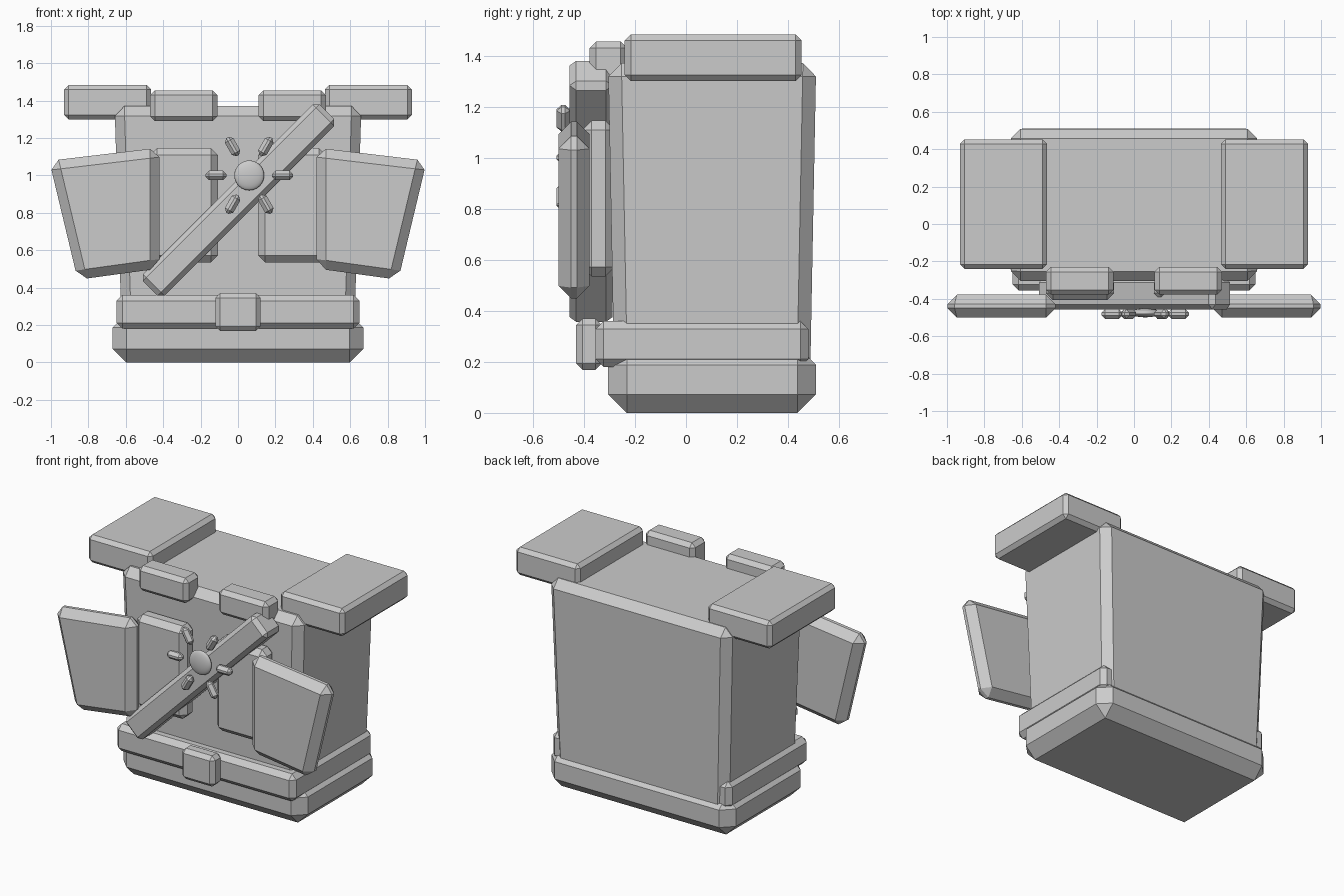
import bpy
import bmesh
from math import cos, sin, radians
from mathutils import Vector

if "Cube" in bpy.data.objects:
    bpy.data.objects.remove(bpy.data.objects["Cube"])


def prism(name, profile, y0, y1, bevel, mirror=False):
    """Extrude an x-z outline from y0 to y1, with chamfered edges."""
    bm = bmesh.new()
    face = bm.faces.new([bm.verts.new((x, y0, z)) for x, z in profile])
    out = bmesh.ops.extrude_face_region(bm, geom=[face])
    moved = [v for v in out["geom"] if isinstance(v, bmesh.types.BMVert)]
    bmesh.ops.translate(bm, verts=moved, vec=(0, y1 - y0, 0))
    bmesh.ops.recalc_face_normals(bm, faces=bm.faces[:])
    mesh = bpy.data.meshes.new(name)
    bm.to_mesh(mesh)
    bm.free()
    obj = bpy.data.objects.new(name, mesh)
    bpy.context.collection.objects.link(obj)
    mod = obj.modifiers.new("chamfer", "BEVEL")
    mod.width = bevel
    mod.segments = 1
    mod.limit_method = 'NONE'
    if mirror:
        obj.modifiers.new("mirror", "MIRROR")
    return obj


def block(name, x, y, z, bevel, mirror=False):
    outline = [(x[0], z[0]), (x[1], z[0]), (x[1], z[1]), (x[0], z[1])]
    return prism(name, outline, y[0], y[1], bevel, mirror)


def turned_block(name, center, size, angle, bevel):
    """Block centred on a point and turned in the front plane."""
    x, y, z = [(-s / 2, s / 2) for s in size]
    obj = block(name, x, y, z, bevel)
    obj.location = center
    obj.rotation_euler.y = -angle
    return obj


# Hips and belt with buckle
block("hip_base", (-0.67, 0.67), (-0.305, 0.51), (0, 0.26), 0.073)
block("belt", (-0.65, 0.65), (-0.355, 0.48), (0.18, 0.36), 0.032)
block("belt_buckle", (-0.12, 0.12), (-0.43, -0.33), (0.168, 0.37), 0.025)

# Torso, slightly narrower at the waist
torso = block("torso", (-0.66, 0.66), (-0.305, 0.51), (0.14, 1.37), 0.052)
for v in torso.data.vertices:
    if v.co.z < 1:
        v.co.x *= 0.94
        v.co.y = 0.1025 + (v.co.y - 0.1025) * 0.942

# Shoulder pads and front strap clips
block("shoulder_pads", (0.465, 0.93), (-0.24, 0.453), (1.3, 1.483), 0.024, True)
block("strap_clips", (0.11, 0.47), (-0.378, -0.23), (1.29, 1.455), 0.026, True)

# Chest panels and flared outer panels
block("chest_panels", (0.108, 0.47), (-0.406, -0.28), (0.535, 1.145), 0.036, True)
prism("flared_panels",
      [(0.42, 0.502), (0.857, 0.442), (1.009, 1.078), (0.42, 1.148)],
      -0.5, -0.378, 0.05, True)

# Diagonal chest strap
turned_block("diagonal_strap", (0.003, -0.372, 0.868), (1.335, 0.168, 0.163),
             radians(45), 0.026)

# Badge: flattened dome ringed by six studs
badge = Vector((0.06, -0.475, 1.0))
bpy.ops.mesh.primitive_uv_sphere_add(segments=24, ring_count=12, radius=0.08,
                                     location=badge)
dome = bpy.context.object
dome.name = "badge_dome"
dome.scale.y = 0.3
bpy.ops.object.shade_smooth()
for i in range(6):
    a = radians(60 * i)
    turned_block(f"badge_stud_{i + 1}",
                 (badge.x + 0.178 * cos(a), -0.481, badge.z + 0.178 * sin(a)),
                 (0.112, 0.052, 0.052), a, 0.019)
